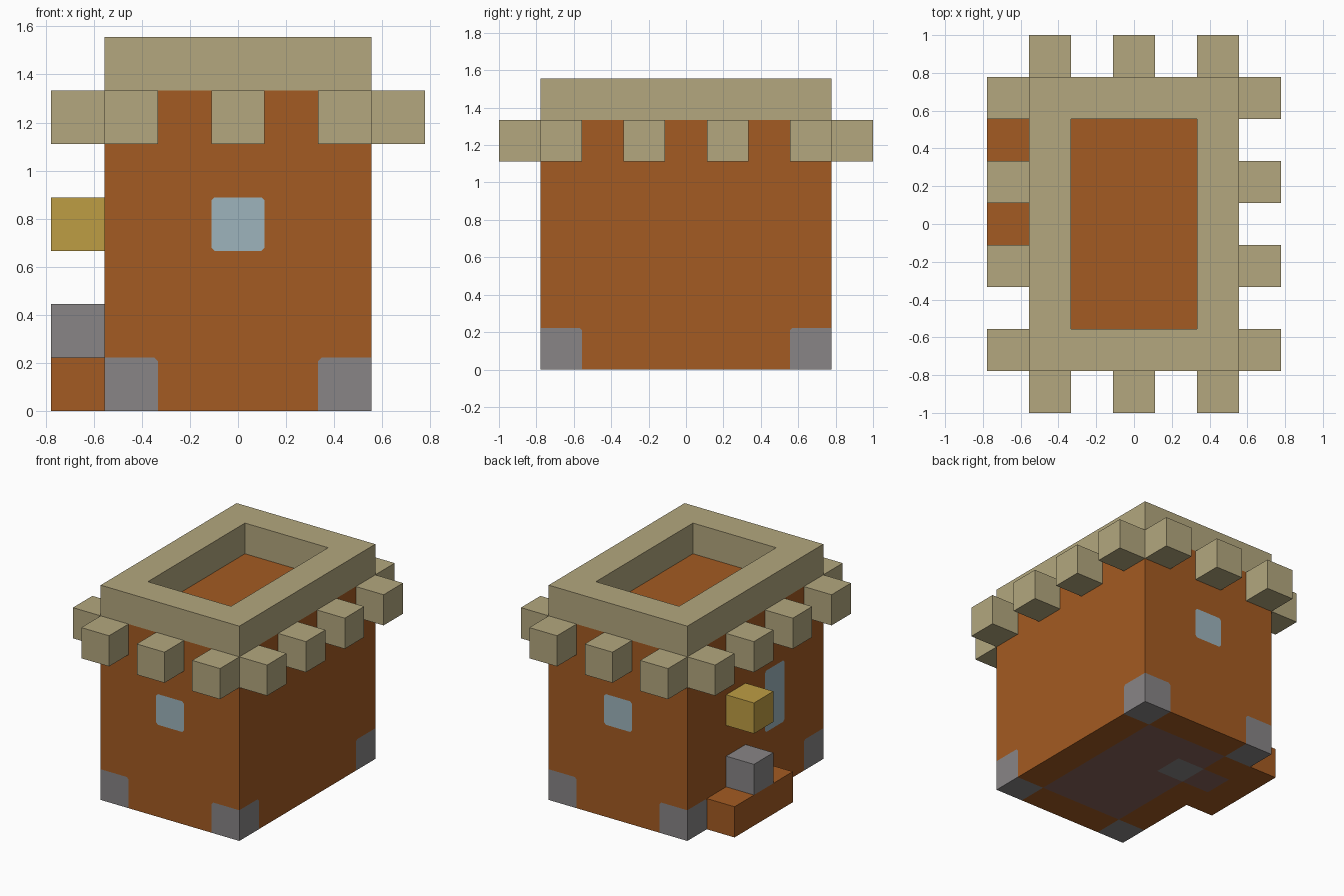
import bpy
import bmesh
from math import floor
from mathutils import Vector

U = 2 / 9  # one block

if "Cube" in bpy.data.objects:
    bpy.data.objects.remove(bpy.data.objects["Cube"], do_unlink=True)


def make_material(name, rgb):
    linear = [((c / 255 + 0.055) / 1.055) ** 2.4 for c in rgb]
    mat = bpy.data.materials.new(name)
    mat.use_nodes = True
    mat.diffuse_color = (*linear, 1)
    mat.node_tree.nodes["Principled BSDF"].inputs["Base Color"].default_value = (*linear, 1)
    return mat


clay = make_material("orange clay", (164, 91, 34))
stone = make_material("grey stone", (136, 133, 134))
glass = make_material("pale blue glass", (157, 180, 188))
floor_brown = make_material("dull brown floor", (135, 100, 92))
sand = make_material("tan sandstone", (179, 167, 126))
gold = make_material("gold", (190, 157, 68))


def finish(name, bm, *mats):
    bmesh.ops.recalc_face_normals(bm, faces=bm.faces)
    mesh = bpy.data.meshes.new(name)
    bm.to_mesh(mesh)
    bm.free()
    for mat in mats:
        mesh.materials.append(mat)
    obj = bpy.data.objects.new(name, mesh)
    bpy.context.collection.objects.link(obj)
    return obj


def box_bmesh(centre, size):
    """Box with centre and size given in blocks."""
    bm = bmesh.new()
    bmesh.ops.create_cube(bm, size=1)
    for v in bm.verts:
        v.co = Vector((v.co[i] * size[i] + centre[i]) * U for i in range(3))
    return bm


def box(name, centre, size, mat):
    return finish(name, box_bmesh(centre, size), mat)


# Tower body: cut into block-sized cells, then coloured by cell
CLAY, STONE, GLASS, FLOOR = range(4)


def cell_material(face):
    c = (face.calc_center_median() - face.normal * 0.02) / U
    i, j, k = floor(c.x + 2.5), floor(c.y + 3.5), floor(c.z)
    if k == 0 and i in (0, 4) and j in (0, 6):
        return STONE                                   # corner footings
    if face.normal.z < -0.5:
        if (i, j) == (1, 4):
            return STONE                               # block under the doorway
        if (0 < i < 4 and 0 < j < 6) or (i, j) == (0, 4):
            return FLOOR
    if abs(face.normal.y) > 0.5 and (i, k) == (2, 3):
        return GLASS                                   # front and back windows
    if face.normal.x < -0.5 and j == 2 and k in (2, 3):
        return GLASS                                   # tall side window
    return CLAY


bm = box_bmesh((0, 0, 3), (5, 7, 6))
for axis, cuts in enumerate(([-1.5, -0.5, 0.5, 1.5],
                             [n - 2.5 for n in range(6)],
                             range(1, 6))):
    normal = Vector((0, 0, 0))
    normal[axis] = 1
    for cut in cuts:
        geom = bm.verts[:] + bm.edges[:] + bm.faces[:]
        bmesh.ops.bisect_plane(bm, geom=geom, plane_co=normal * cut * U, plane_no=normal)
bm.normal_update()
for f in bm.faces:
    f.material_index = cell_material(f)

# Clip the corners of the windows and footings
corners = []
for v in bm.verts:
    faces = v.link_faces
    flat = all(f.normal.dot(faces[0].normal) > 0.9 for f in faces)
    painted = sum(f.material_index != CLAY for f in faces)
    if flat and painted == 1 and v.co.z > 0.01:
        corners.append(v)
bmesh.ops.bevel(bm, geom=corners, offset=0.014, offset_type='OFFSET',
                segments=1, affect='VERTICES', material=CLAY)
finish("tower_body", bm, clay, stone, glass, floor_brown)

# Parapet: rectangular ring, one block thick
bm = bmesh.new()
loops = []
for hx, hy, z in ((2.5, 3.5, 6), (2.5, 3.5, 7), (1.5, 2.5, 7), (1.5, 2.5, 6)):
    loops.append([bm.verts.new((sx * hx * U, sy * hy * U, z * U))
                  for sx, sy in ((-1, -1), (1, -1), (1, 1), (-1, 1))])
for a, b in zip(loops, loops[1:] + loops[:1]):
    for n in range(4):
        m = (n + 1) % 4
        bm.faces.new((a[n], a[m], b[m], b[n]))
finish("parapet", bm, sand)

# Projecting blocks under the parapet
for side, label in ((-1, "right"), (1, "left")):
    for n, y in enumerate((-3, -1, 1, 3)):
        box(f"{label}_corbel_{n + 1}", (side * 3, y, 5.5), (1, 1, 1), sand)
for side, label in ((-1, "front"), (1, "back")):
    for n, x in enumerate((-2, 0, 2)):
        box(f"{label}_corbel_{n + 1}", (x, side * 4, 5.5), (1, 1, 1), sand)

# Entrance on the right side: step, stone block and lamp
box("entrance_step", (-3, 1, 0.5), (1, 3, 1), clay)
box("stone_block", (-3, 1, 1.5), (1, 1, 1), stone)
box("gold_lamp", (-3, 1, 3.5), (1, 1, 1), gold)
